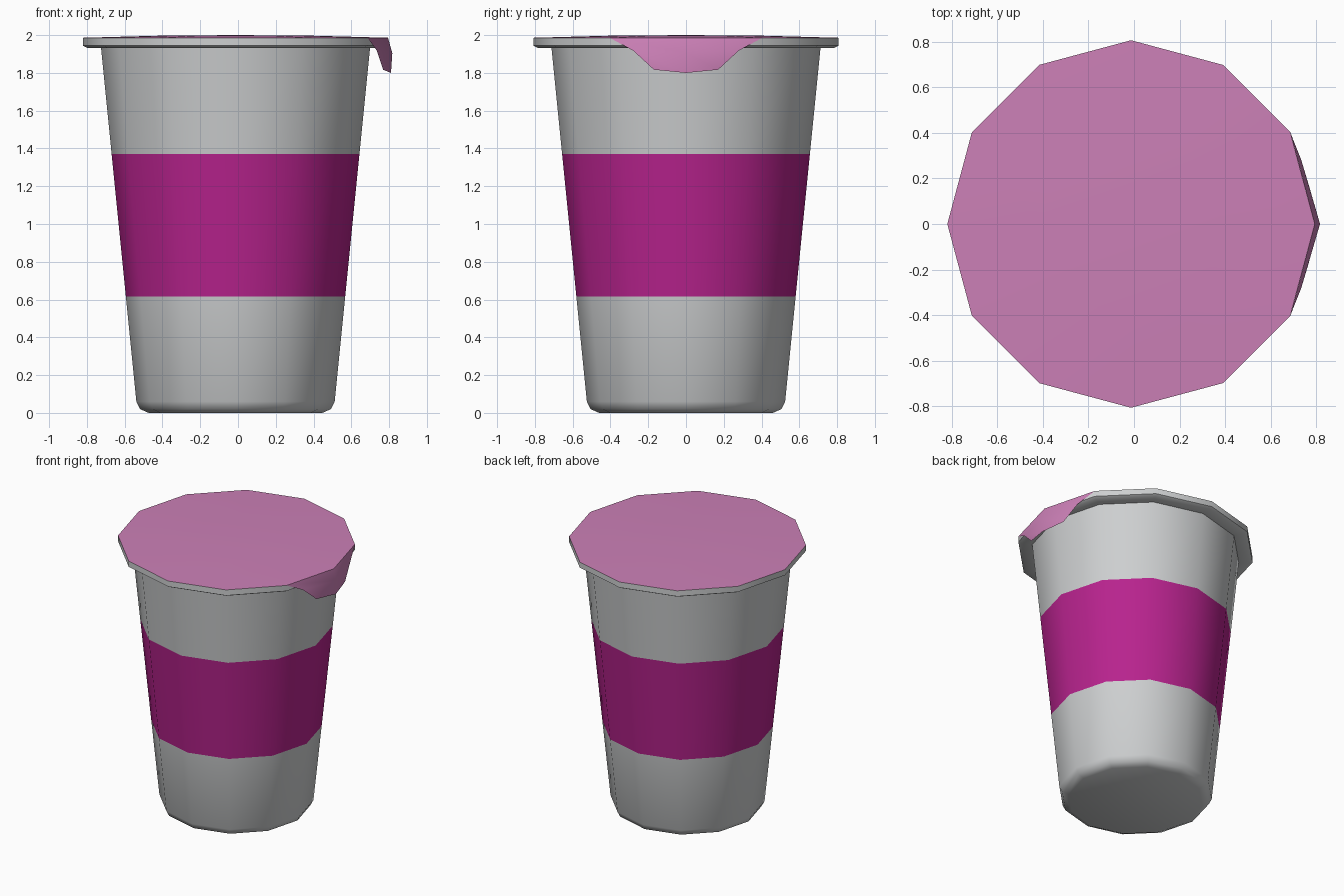
import bpy, bmesh, math

if "Cube" in bpy.data.objects:
    bpy.data.objects.remove(bpy.data.objects["Cube"])

CX = -0.013   # cup axis, shifted because the tab overhangs on +x
SIDES = 12


def material(name, srgb):
    m = bpy.data.materials.new(name)
    lin = [(c / 255 / 12.92) if c <= 10 else ((c / 255 + 0.055) / 1.055) ** 2.4 for c in srgb]
    m.diffuse_color = (*lin, 1)
    m.use_nodes = True
    m.node_tree.nodes["Principled BSDF"].inputs["Base Color"].default_value = m.diffuse_color
    return m


silver = material("silver grey", (205, 207, 208))
magenta = material("magenta", (184, 35, 142))
pink = material("pale pink", (204, 128, 183))


def finish(name, bm, mats, angle):
    me = bpy.data.meshes.new(name)
    bm.to_mesh(me)
    bm.free()
    ob = bpy.data.objects.new(name, me)
    bpy.context.collection.objects.link(ob)
    for m in mats:
        me.materials.append(m)
    bpy.ops.object.select_all(action='DESELECT')
    ob.select_set(True)
    bpy.context.view_layer.objects.active = ob
    bpy.ops.object.shade_smooth_by_angle(angle=math.radians(angle))
    return ob


def lathe(bm, profile):
    """Spin (radius, z) points into rings; radius 0 becomes one centre point."""
    rings = []
    for r, z in profile:
        n = SIDES if r > 0 else 1
        rings.append([bm.verts.new((CX + r * math.cos(2 * math.pi * i / SIDES),
                                    r * math.sin(2 * math.pi * i / SIDES), z)) for i in range(n)])
    for a, b in zip(rings, rings[1:]):
        for i in range(SIDES):
            j = (i + 1) % SIDES
            quad = [a[i % len(a)], a[j % len(a)], b[j % len(b)], b[i % len(b)]]
            bm.faces.new(list(dict.fromkeys(quad)))


# Cup wall, base and rim, with the band coloured by height
bm = bmesh.new()


def wall(z):
    return 0.525 + (z - 0.06) * (0.712 - 0.525) / (1.93 - 0.06)


lathe(bm, [(0, 0.0), (0.46, 0.0), (0.505, 0.02), (0.525, 0.06),
           (wall(0.615), 0.615), (wall(1.37), 1.37), (0.712, 1.932),
           (0.785, 1.932), (0.807, 1.944), (0.807, 1.986)])
for f in bm.faces:
    f.material_index = int(0.615 < f.calc_center_median().z < 1.37)
finish("cup", bm, [silver, magenta], 40)

# Slightly domed foil lid
bm = bmesh.new()
lathe(bm, [(0.807, 1.986), (0.4, 1.997), (0, 2.0)])
finish("foil_lid", bm, [pink], 30)

# Folded peel tab: centre column and mirrored side points
bm = bmesh.new()
top, mid, tip = [bm.verts.new(p) for p in ((0.794, 0, 1.986), (0.817, 0, 1.905), (0.81, 0, 1.80))]
for s in (1, -1):
    a, b, c = [bm.verts.new((x, s * y, z)) for x, y, z in
               ((0.686, 0.404, 1.986), (0.735, 0.28, 1.918), (0.768, 0.17, 1.817))]
    for loop in ((top, mid, b, a), (mid, tip, c, b)):
        bm.faces.new(loop if s > 0 else loop[::-1])
finish("peel_tab", bm, [pink], 60)
